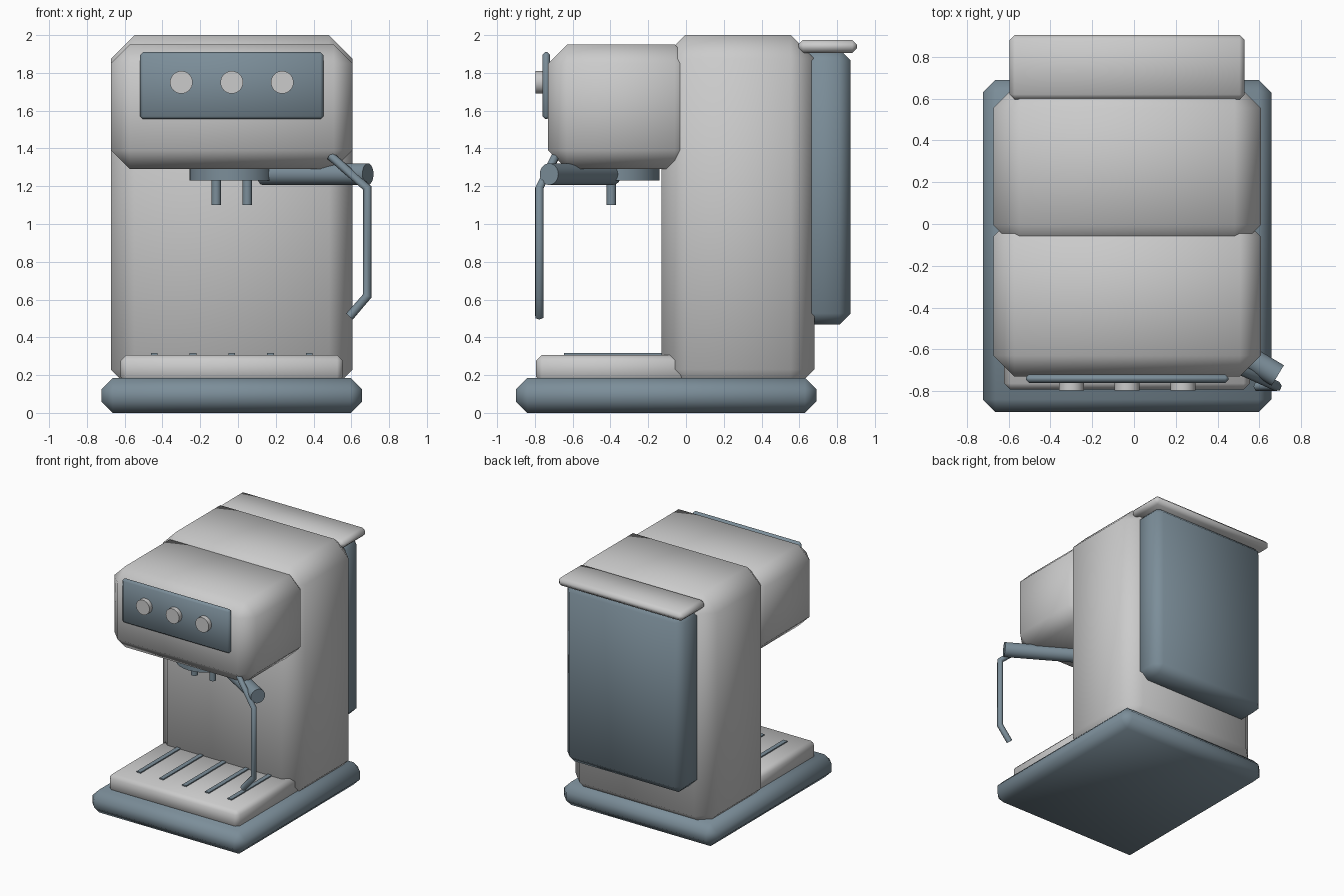
import bpy, bmesh
from math import radians
from mathutils import Vector

if "Cube" in bpy.data.objects:
    bpy.data.objects.remove(bpy.data.objects["Cube"])

CX = -0.033  # machine centre line
slate = bpy.data.materials.new("slate")
slate.diffuse_color = (0.20, 0.27, 0.32, 1)
slate.use_nodes = True
slate.node_tree.nodes["Principled BSDF"].inputs["Base Color"].default_value = slate.diffuse_color


def finish(name, bm, mat=None, angle=60):
    me = bpy.data.meshes.new(name)
    bm.to_mesh(me)
    bm.free()
    ob = bpy.data.objects.new(name, me)
    bpy.context.collection.objects.link(ob)
    if mat:
        me.materials.append(mat)
    bpy.ops.object.select_all(action='DESELECT')
    ob.select_set(True)
    bpy.context.view_layer.objects.active = ob
    bpy.ops.object.shade_smooth_by_angle(angle=radians(angle))
    return ob


def box(name, x, y, z, bevel=0, mat=None):
    """Chamfered box from (min, max) ranges."""
    bm = bmesh.new()
    bmesh.ops.create_cube(bm, size=1)
    for v in bm.verts:
        v.co = [r[0] if c < 0 else r[1] for c, r in zip(v.co, (x, y, z))]
    if bevel:
        bmesh.ops.bevel(bm, geom=bm.edges[:], offset=bevel, segments=1,
                        affect='EDGES', profile=0.5)
    return finish(name, bm, mat)


def rod(name, a, b, radius, mat=None, sides=32):
    """Cylinder between two points."""
    a, b = Vector(a), Vector(b)
    bm = bmesh.new()
    bmesh.ops.create_cone(bm, cap_ends=True, segments=sides, radius1=radius,
                          radius2=radius, depth=(b - a).length)
    ob = finish(name, bm, mat, 40)
    ob.location = (a + b) / 2
    ob.rotation_euler = (b - a).to_track_quat('Z', 'Y').to_euler()
    return ob


def span(half):
    return (CX - half, CX + half)


# Housing
box("base", span(0.69), (-0.9, 0.69), (0, 0.185), 0.06, slate)
box("body", span(0.64), (-0.13, 0.68), (0.105, 2.0), 0.125)
box("brew_head", span(0.64), (-0.73, 0.04), (1.29, 1.95), 0.1)

# Water tank and lid
box("water_tank", span(0.53), (0.6, 0.872), (0.467, 1.925), 0.06, slate)
box("tank_lid", span(0.563), (0.595, 0.905), (1.905, 1.975), 0.025)

# Control panel and knobs
box("control_panel", span(0.485), (-0.76, -0.72), (1.555, 1.91), 0.015, slate)
for i in (-1, 0, 1):
    x = CX + i * 0.267
    rod(f"knob_{i + 2}", (x, -0.74, 1.75), (x, -0.797, 1.75), 0.06)

# Drip tray with slats
box("drip_tray", span(0.588), (-0.793, 0.0), (0.16, 0.307), 0.03)
for i in range(-2, 3):
    x = CX + i * 0.205
    box(f"tray_slat_{i + 3}", (x - 0.018, x + 0.018), (-0.645, -0.12),
        (0.295, 0.316), 0, slate)

# Group head, spouts and filter handle
rod("group_head", (CX, -0.365, 1.23), (CX, -0.365, 1.32), 0.225, slate)
for side in (-1, 1):
    x = CX + side * 0.082
    rod(f"spout_{(side + 3) // 2}", (x, -0.395, 1.10), (x, -0.395, 1.25), 0.025,
        slate, 16)
rod("filter_handle", (0.13, -0.39, 1.264), (0.688, -0.725, 1.264), 0.057, slate)

# Bent steam wand
curve = bpy.data.curves.new("steam_wand", 'CURVE')
curve.dimensions = '3D'
curve.bevel_depth = 0.024
curve.bevel_resolution = 1
curve.use_fill_caps = True
path = [(0.49, -0.69, 1.36), (0.685, -0.777, 1.19), (0.685, -0.777, 0.62),
        (0.59, -0.777, 0.51)]
spline = curve.splines.new('POLY')
spline.points.add(len(path) - 1)
for p, co in zip(spline.points, path):
    p.co = (*co, 1)
curve.materials.append(slate)
bpy.context.collection.objects.link(bpy.data.objects.new("steam_wand", curve))
